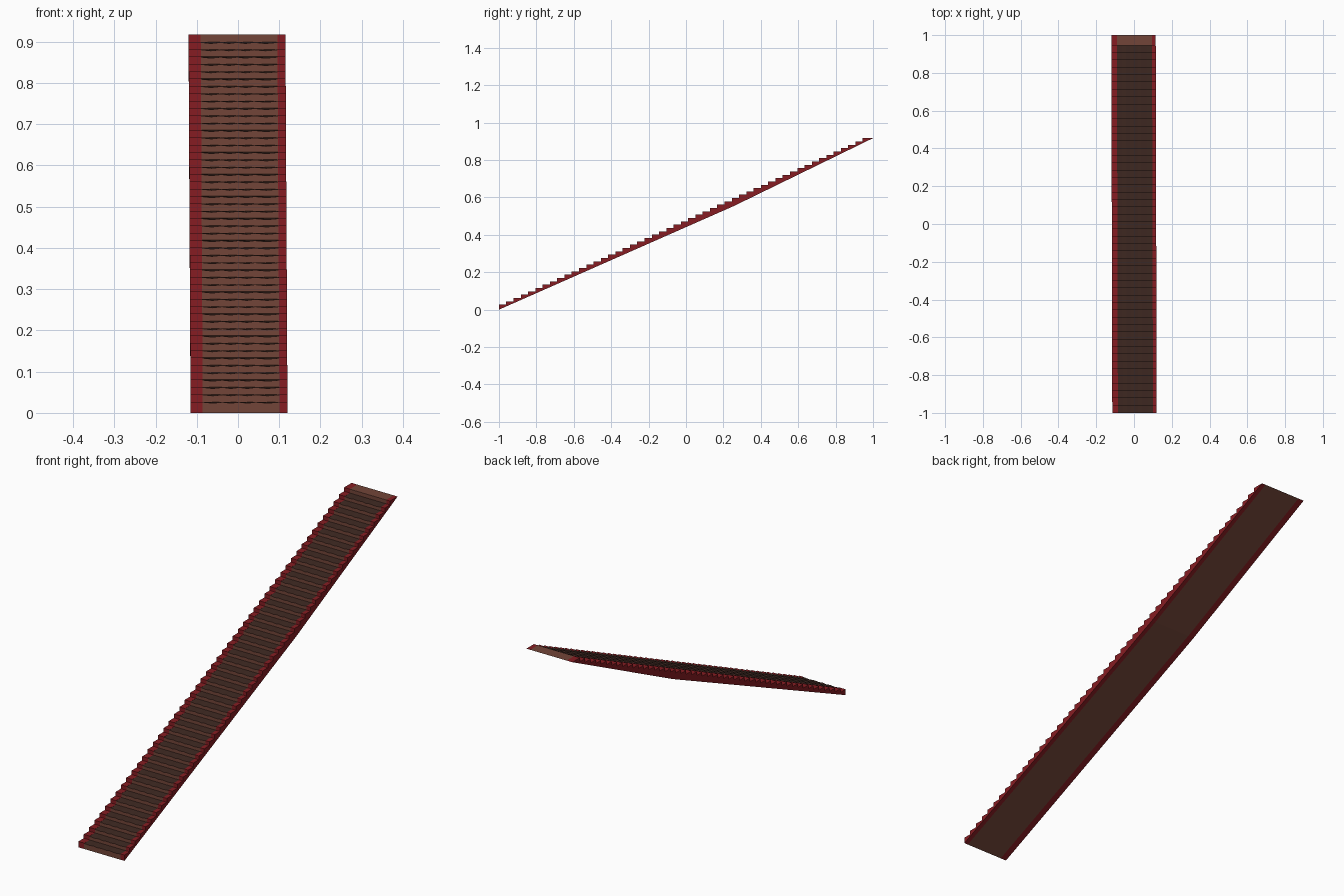
import bpy, bmesh

if "Cube" in bpy.data.objects:
    bpy.data.objects.remove(bpy.data.objects["Cube"])

STEPS = 50
Y0, Z0 = -1.0, 0.027          # nose of the first tread
Y1, Z1 = 0.945, 0.917         # nose of the top landing
RUN = (Y1 - Y0) / STEPS
RISE = (Z1 - Z0) / STEPS
SKEW = -0.0025                # the flight is turned very slightly


def material(name, rgb):
    m = bpy.data.materials.new(name)
    m.diffuse_color = (*rgb, 1)
    m.use_nodes = True
    m.node_tree.nodes["Principled BSDF"].inputs["Base Color"].default_value = m.diffuse_color
    return m


RED = material("red_edge", (0.24, 0.012, 0.016))
BROWN = material("brown_riser", (0.17, 0.06, 0.04))
DARK = material("dark_tread", (0.05, 0.022, 0.016))


def profile(wear):
    """Closed side outline of the flight; wear lowers the tread noses."""
    pts = [(1.0, Z1), (0.26, 0.556), (Y0, 0.0)]
    for i in range(STEPS):
        y, z = Y0 + i * RUN, Z0 + i * RISE
        pts.append((y, z - wear * RISE))
        pts.append((y + RUN, z))
    pts.append((Y1, Z1))
    return pts


def flight(name, columns, mats):
    """Skin the stepped outline across a row of (x, wear) columns."""
    bm = bmesh.new()
    rings = [[bm.verts.new((x + SKEW * y, y, z)) for y, z in profile(w)]
             for x, w in columns]
    n = len(rings[0])
    for a, b in zip(rings, rings[1:]):
        for i in range(n):
            j = (i + 1) % n
            f = bm.faces.new((a[i], a[j], b[j], b[i]))
            # odd segments after the underside are the treads
            if len(mats) > 1 and 3 <= i < n - 1 and i % 2 == 1:
                f.material_index = 1
    bm.faces.new(rings[0])
    bm.faces.new(rings[-1])
    bmesh.ops.recalc_face_normals(bm, faces=bm.faces[:])
    me = bpy.data.meshes.new(name)
    bm.to_mesh(me)
    bm.free()
    for m in mats:
        me.materials.append(m)
    ob = bpy.data.objects.new(name, me)
    bpy.context.collection.objects.link(ob)
    return ob


# Brown steps with slightly worn noses
edges = [-0.088, -0.04, 0.0, 0.04, 0.098]
cols = []
for a, b in zip(edges, edges[1:]):
    cols += [(a, 0.05), ((a + b) / 2, 0.2)]
cols.append((edges[-1], 0.05))
flight("steps", cols, [BROWN, DARK])

# Red borders on both sides
flight("left_border", [(-0.1175, 0), (-0.088, 0)], [RED])
flight("right_border", [(0.098, 0), (0.1175, 0)], [RED])
